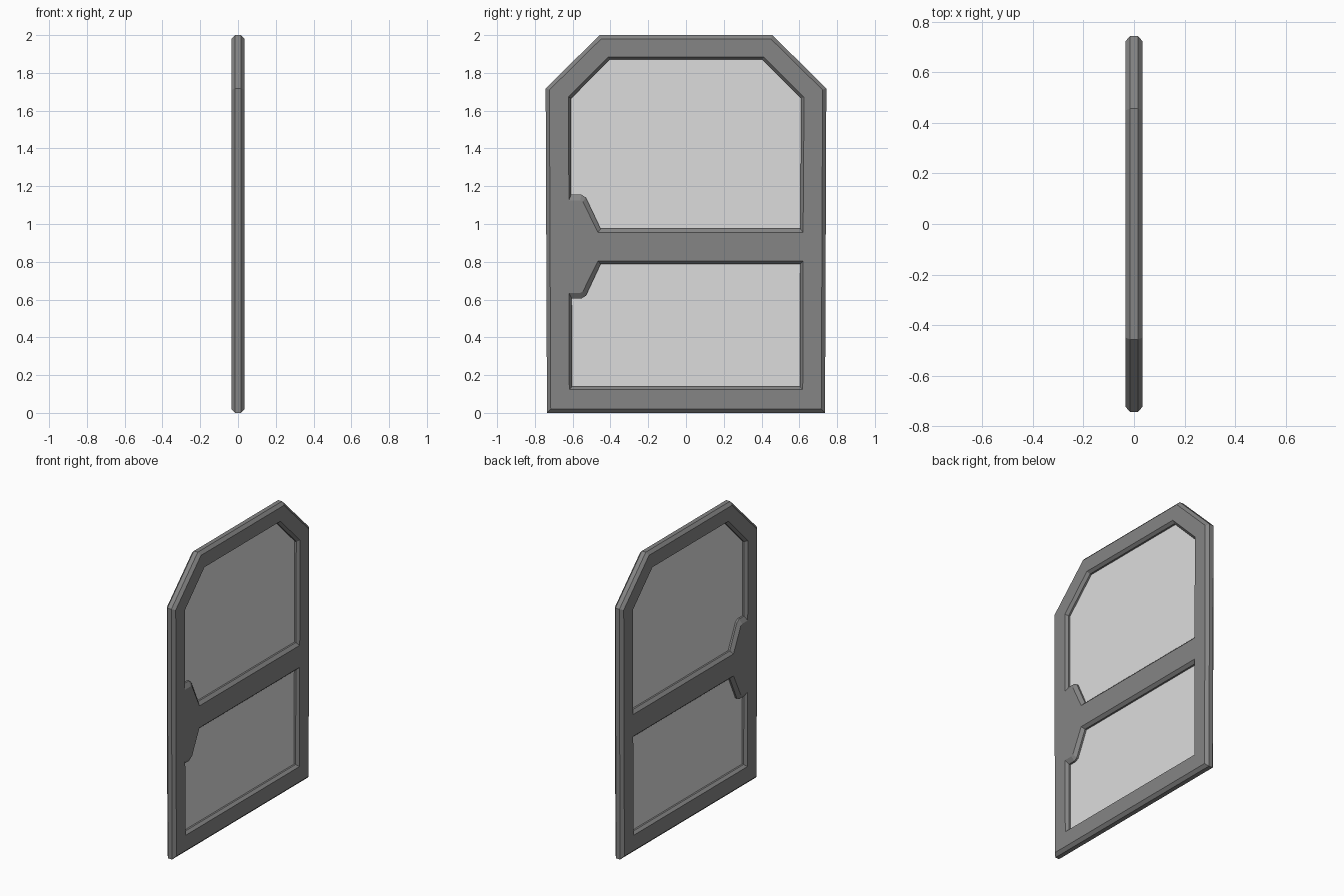
import bpy, bmesh

if "Cube" in bpy.data.objects:
    bpy.data.objects.remove(bpy.data.objects["Cube"])

FACE_X, EDGE_X, PANE_X = 0.034, 0.015, 0.003


def material(name, v):
    m = bpy.data.materials.new(name)
    m.diffuse_color = (v, v, v, 1)
    m.use_nodes = True
    m.node_tree.nodes["Principled BSDF"].inputs["Base Color"].default_value = m.diffuse_color
    return m


frame_grey = material("frame grey", 0.235)
pane_grey = material("pane light grey", 0.72)


def mirrored(half):
    """Close a right-hand (y, z) half profile by mirroring it in y."""
    return half + [(-y, z) for y, z in reversed(half)]


def ring(bm, pts, x):
    vs = [bm.verts.new((x, y, z)) for y, z in pts]
    es = [bm.edges.new((vs[i], vs[(i + 1) % len(vs)])) for i in range(len(vs))]
    return vs, es


def wall(bm, a, b):
    n = len(a)
    for i in range(n):
        j = (i + 1) % n
        bm.faces.new((a[i], a[j], b[j], b[i]))


def finish(bm, name, mat):
    bmesh.ops.recalc_face_normals(bm, faces=bm.faces[:])
    me = bpy.data.meshes.new(name)
    bm.to_mesh(me)
    bm.free()
    me.materials.append(mat)
    ob = bpy.data.objects.new(name, me)
    bpy.context.collection.objects.link(ob)


# Each loop pair: edge on the flat face, edge at mid thickness
outline = (mirrored([(0.716, 0.02), (0.723, 1.71), (0.449, 1.98)]),
           mirrored([(0.736, 0.0), (0.743, 1.718), (0.457, 2.0)]))
upper = ([(-0.623, 1.672), (-0.412, 1.885), (0.412, 1.885), (0.625, 1.672),
          (0.62, 0.955), (-0.466, 0.955), (-0.546, 1.118), (-0.56, 1.125), (-0.62, 1.125)],
         [(-0.608, 1.665), (-0.404, 1.87), (0.404, 1.87), (0.61, 1.665),
          (0.605, 0.975), (-0.452, 0.975), (-0.53, 1.14), (-0.553, 1.155), (-0.608, 1.155)])
lower = ([(-0.62, 0.635), (-0.56, 0.635), (-0.546, 0.642), (-0.466, 0.805),
          (0.62, 0.805), (0.618, 0.125), (-0.618, 0.125)],
         [(-0.605, 0.606), (-0.553, 0.606), (-0.53, 0.62), (-0.452, 0.787),
          (0.605, 0.787), (0.603, 0.14), (-0.603, 0.14)])

# Door frame: bevelled rim and openings, flat faces filled around the holes
bm = bmesh.new()
front_edges, back_edges = [], []
for face_loop, mid_loop in (outline, upper, lower):
    f, fe = ring(bm, face_loop, FACE_X)
    m1, _ = ring(bm, mid_loop, EDGE_X)
    m2, _ = ring(bm, mid_loop, -EDGE_X)
    b, be = ring(bm, face_loop, -FACE_X)
    front_edges += fe
    back_edges += be
    for p, q in ((f, m1), (m1, m2), (m2, b)):
        wall(bm, p, q)
for edges, nx in ((front_edges, 1), (back_edges, -1)):
    bmesh.ops.triangle_fill(bm, edges=edges, use_beauty=True, normal=(nx, 0, 0))
finish(bm, "door_frame", frame_grey)

# Thin panes in the middle of each opening
for name, (_, loop) in (("upper_pane", upper), ("lower_pane", lower)):
    bm = bmesh.new()
    a, _ = ring(bm, loop, PANE_X)
    b, _ = ring(bm, loop, -PANE_X)
    wall(bm, a, b)
    bm.faces.new(a)
    bm.faces.new(b[::-1])
    finish(bm, name, pane_grey)
